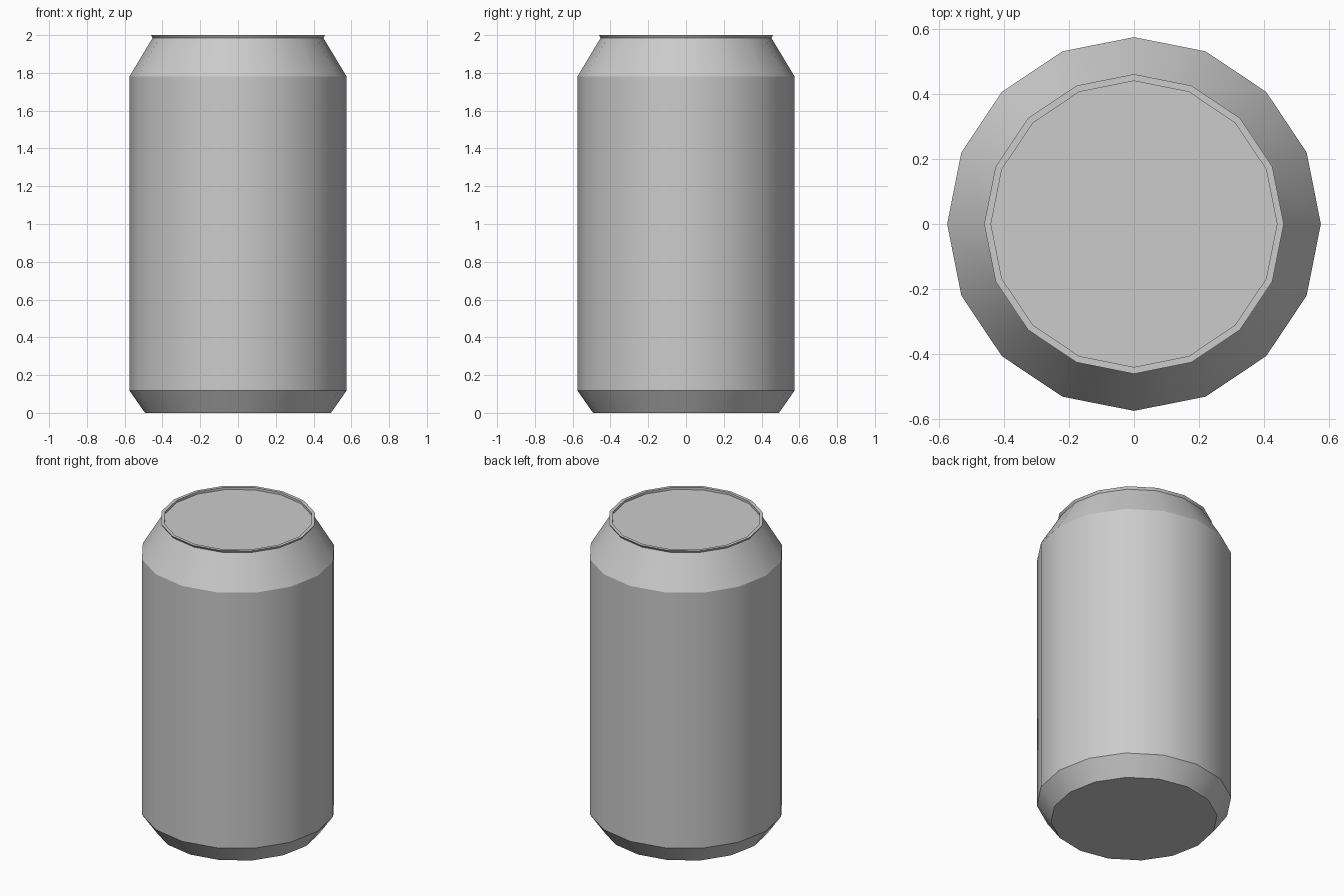
import bpy
import bmesh
from math import cos, sin, radians, tau

SIDES = 16

cube = bpy.data.objects.get("Cube")
if cube:
    bpy.data.objects.remove(cube, do_unlink=True)

# Single plain metal colour
metal = bpy.data.materials.new("grey_metal")
metal.use_nodes = True
grey = (0.6, 0.6, 0.6, 1.0)
metal.diffuse_color = grey
metal.node_tree.nodes["Principled BSDF"].inputs["Base Color"].default_value = grey


def lathe(name, profile, cap_start=False, cap_end=False):
    """Turn a list of (radius, height) points, bottom to top, around z."""
    bm = bmesh.new()
    rings = [[bm.verts.new((r * cos(tau * i / SIDES), r * sin(tau * i / SIDES), z))
              for i in range(SIDES)] for r, z in profile]
    for low, high in zip(rings, rings[1:]):
        for i in range(SIDES):
            j = (i + 1) % SIDES
            bm.faces.new((low[i], low[j], high[j], high[i]))
    if cap_start:
        bm.faces.new(rings[0][::-1])
    if cap_end:
        bm.faces.new(rings[-1])
    mesh = bpy.data.meshes.new(name)
    bm.to_mesh(mesh)
    bm.free()
    mesh.materials.append(metal)
    obj = bpy.data.objects.new(name, mesh)
    bpy.context.collection.objects.link(obj)

    # Smooth around the barrel, crisp between the bands
    bpy.ops.object.select_all(action='DESELECT')
    obj.select_set(True)
    bpy.context.view_layer.objects.active = obj
    bpy.ops.object.shade_smooth_by_angle(angle=radians(25))
    return obj


# Bevelled base, straight wall and tapered shoulder
lathe("can_body", [(0.492, 0), (0.575, 0.118), (0.575, 1.78), (0.452, 1.985)],
      cap_start=True)

# Slightly flared rim with a recessed flat lid
lathe("rim_and_lid", [(0.452, 1.985), (0.461, 2.0), (0.44, 2.0), (0.44, 1.985)],
      cap_end=True)
